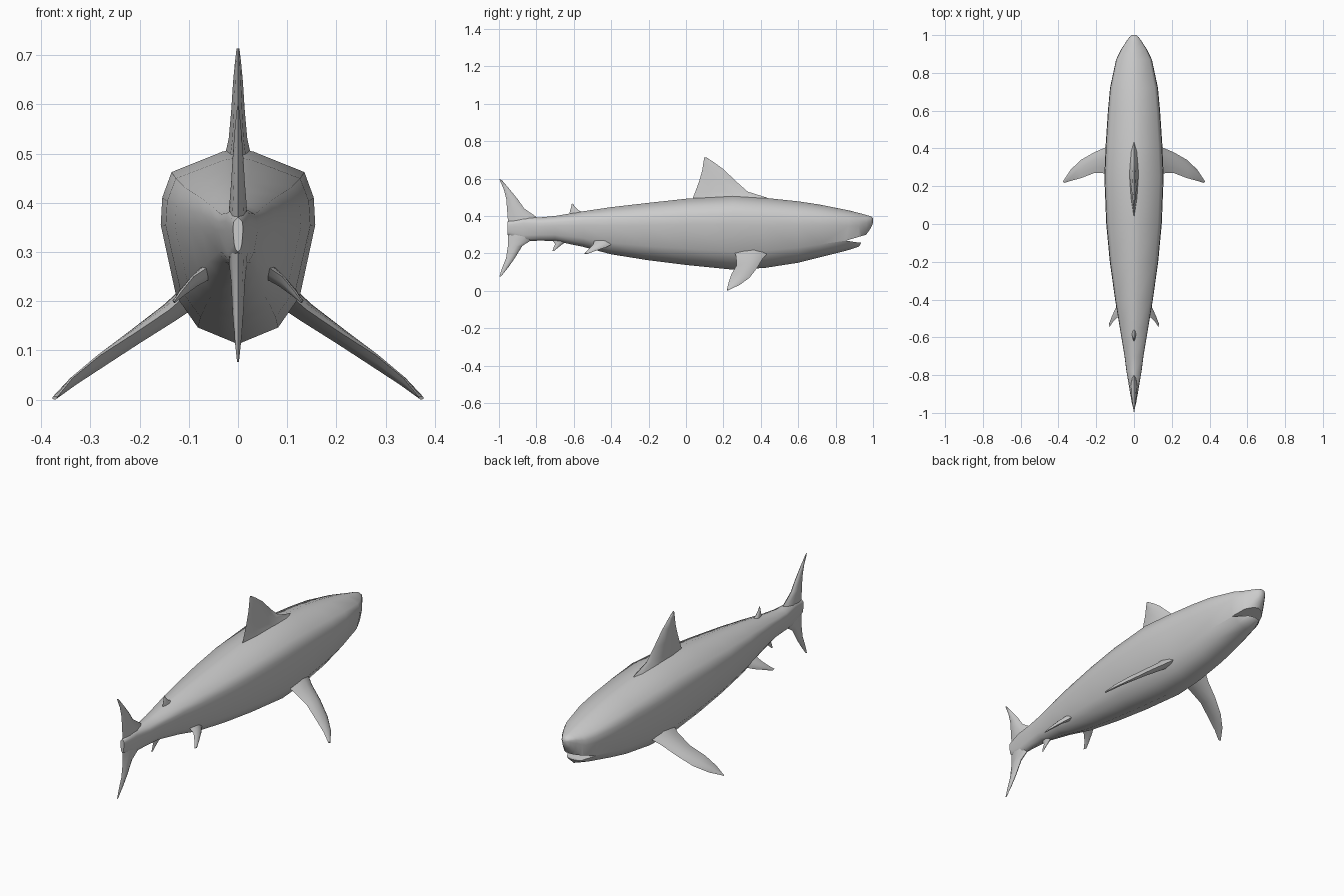
import bpy, bmesh
from mathutils import Vector


def loft(name, rings):
    """Skin a list of equal-length closed rings and cap both ends."""
    bm = bmesh.new()
    vs = [[bm.verts.new(p) for p in r] for r in rings]
    n = len(rings[0])
    for a, b in zip(vs, vs[1:]):
        for i in range(n):
            j = (i + 1) % n
            bm.faces.new((a[i], a[j], b[j], b[i]))
    bm.faces.new(vs[0])
    bm.faces.new(vs[-1])
    bmesh.ops.recalc_face_normals(bm, faces=bm.faces)
    me = bpy.data.meshes.new(name)
    bm.to_mesh(me)
    bm.free()
    ob = bpy.data.objects.new(name, me)
    bpy.context.collection.objects.link(ob)
    return ob


def smooth(ob, angle=0.9):
    bpy.ops.object.select_all(action='DESELECT')
    ob.select_set(True)
    bpy.context.view_layer.objects.active = ob
    bpy.ops.object.shade_smooth_by_angle(angle=angle)


def fin(name, sections, normal=(1, 0, 0), mirror=False):
    """Fin from (leading point, trailing point, half thickness) sections."""
    nv = Vector(normal).normalized()
    rings = []
    for lead, trail, t in sections:
        a, b = Vector(lead), Vector(trail)
        up = [a.lerp(b, f) + nv * t * k for f, k in ((.12, .55), (.4, 1), (.75, .6))]
        lo = [a.lerp(b, f) - nv * t * k for f, k in ((.75, .6), (.4, 1), (.12, .55))]
        rings.append([a] + up + [b] + lo)
    ob = loft(name, rings)
    if mirror:
        ob.modifiers.new("mirror", 'MIRROR').use_axis[0] = True
    smooth(ob)
    return ob


# Body: half cross-section (width, height fractions) swept along stations
half = [(.2, .985), (.86, .88), (.98, .75), (1, .61), (.8, .245), (.52, .085)]
section = [(0, 1)] + half + [(0, 0)] + [(-x, z) for x, z in reversed(half)]
stations = [  # y, half width, top, bottom
    (-.955, .01, .37, .30), (-.87, .025, .395, .265), (-.78, .04, .392, .268),
    (-.7, .05, .40, .266), (-.55, .075, .425, .235), (-.4, .1, .447, .195),
    (-.2, .128, .47, .163), (0, .147, .492, .138), (.25, .157, .51, .113),
    (.42, .15, .497, .122), (.6, .138, .478, .15), (.72, .127, .46, .18),
    (.87, .095, .43, .218), (.925, .068, .416, .236), (.94, .058, .412, .262),
    (.965, .042, .405, .302), (.988, .026, .398, .335), (1, .012, .388, .362)]
body = loft("body", [[(w * x, y, b + (t - b) * z) for x, z in section]
                     for y, w, t, b in stations])

# Mouth: wedge cut below the snout
wedge = [(.855, .268), (1.05, .325), (1.05, .262), (.92, .258)]
cutter = loft("mouth_cutter", [[(x, y, z) for y, z in wedge] for x in (-.2, .2)])
cutter.hide_render = True
cutter.hide_viewport = True
cut = body.modifiers.new("mouth", 'BOOLEAN')
cut.operation = 'DIFFERENCE'
cut.solver = 'EXACT'
cut.object = cutter
smooth(body)


def flat_fin(name, rows):
    """Centre-line fin from (lead y, lead z, trail y, trail z, thickness)."""
    fin(name, [((0, a, b), (0, c, d), t) for a, b, c, d, t in rows])


# Centre-line fins
flat_fin("dorsal_fin", [
    (.47, .47, .03, .47, .034), (.43, .499, .037, .497, .026),
    (.33, .53, .05, .53, .019), (.27, .583, .07, .585, .014),
    (.2, .65, .086, .64, .01), (.145, .69, .093, .685, .006),
    (.11, .712, .098, .714, .003)])
flat_fin("second_dorsal_fin", [
    (-.53, .41, -.62, .40, .014), (-.575, .43, -.622, .42, .009),
    (-.595, .45, -.615, .445, .005), (-.603, .464, -.61, .467, .002)])
flat_fin("anal_fin", [
    (-.63, .27, -.72, .28, .014), (-.665, .246, -.7, .25, .009),
    (-.69, .226, -.71, .226, .005), (-.704, .212, -.714, .213, .002)])
flat_fin("tail_fin", [
    (-.985, .592, -.999, .598, .002), (-.945, .545, -.975, .545, .007),
    (-.9, .49, -.961, .49, .011), (-.865, .44, -.957, .44, .014),
    (-.80, .395, -.953, .385, .018), (-.78, .34, -.95, .34, .02),
    (-.82, .275, -.952, .275, .018), (-.875, .24, -.953, .235, .014),
    (-.915, .175, -.962, .175, .011), (-.95, .125, -.982, .125, .007),
    (-.988, .078, -.998, .076, .002)])

# Paired side fins
fin("pectoral_fins", [
    ((.08, .45, .215), (.08, .25, .235), .026),
    ((.14, .41, .172), (.14, .268, .182), .02),
    ((.21, .38, .122), (.21, .27, .135), .016),
    ((.28, .34, .07), (.28, .243, .09), .013),
    ((.335, .288, .032), (.335, .228, .045), .009),
    ((.377, .225, .002), (.367, .218, .006), .004)],
    normal=(.58, 0, .81), mirror=True)
fin("pelvic_fins", [
    ((.06, -.38, .255), (.06, -.49, .27), .016),
    ((.09, -.43, .232), (.09, -.495, .25), .011),
    ((.115, -.485, .213), (.113, -.52, .222), .007),
    ((.131, -.525, .198), (.129, -.545, .2), .003)],
    normal=(.65, 0, .76), mirror=True)
